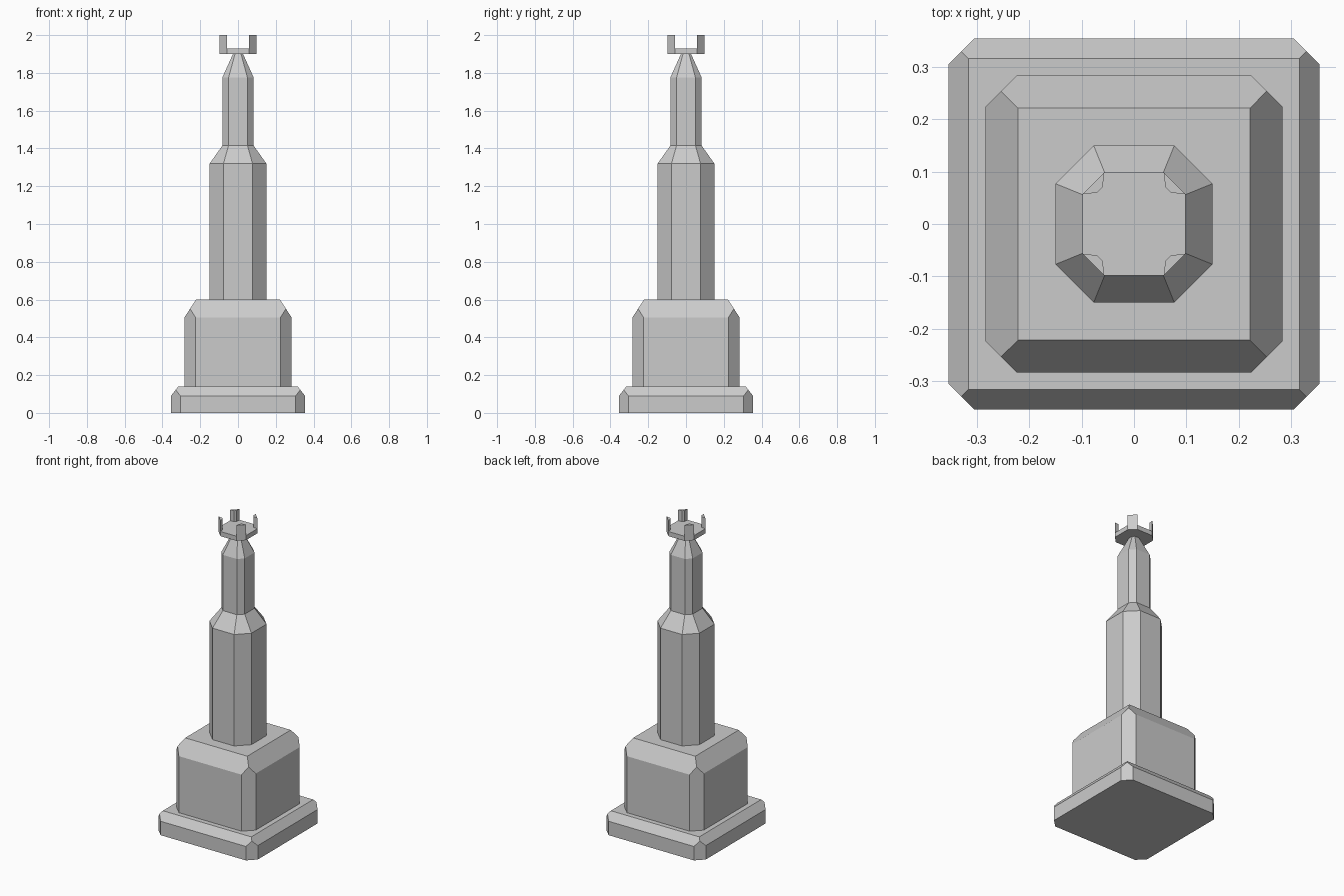
import bpy, bmesh

if "Cube" in bpy.data.objects:
    bpy.data.objects.remove(bpy.data.objects["Cube"])


def octagon(half, corner):
    """Counter-clockwise octagon: flat sides at +-half, corners cut at +-corner."""
    h, c = half, corner
    return [(h, -c), (h, c), (c, h), (-c, h), (-h, c), (-h, -c), (-c, -h), (c, -h)]


def finish(name, bm):
    bmesh.ops.recalc_face_normals(bm, faces=bm.faces)
    mesh = bpy.data.meshes.new(name)
    bm.to_mesh(mesh)
    bm.free()
    obj = bpy.data.objects.new(name, mesh)
    bpy.context.collection.objects.link(obj)
    return obj


def loft(name, sections):
    """Capped skin through (outline, z) sections."""
    bm = bmesh.new()
    rings = [[bm.verts.new((x, y, z)) for x, y in pts] for pts, z in sections]
    n = len(rings[0])
    for a, b in zip(rings, rings[1:]):
        for i in range(n):
            j = (i + 1) % n
            bm.faces.new((a[i], a[j], b[j], b[i]))
    bm.faces.new(rings[0][::-1])
    bm.faces.new(rings[-1])
    return finish(name, bm)


def bevelled_block(name, half, corner, top_half, z0, z1, z2):
    """Square block with cut corners and four sloped top edges meeting in a mitre."""
    bm = bmesh.new()
    low, high = ([bm.verts.new((x, y, z)) for x, y in octagon(half, corner)]
                 for z in (z0, z1))
    mid = (half + corner) / 2
    mid_z = z1 + (z2 - z1) * (half - mid) / (half - top_half)
    signs = [(1, 1), (-1, 1), (-1, -1), (1, -1)]
    peak = [bm.verts.new((sx * mid, sy * mid, mid_z)) for sx, sy in signs]
    top = [bm.verts.new((sx * top_half, sy * top_half, z2)) for sx, sy in signs]
    for k in range(4):
        a, b, c = 2 * k, 2 * k + 1, (2 * k + 2) % 8
        p = (k - 1) % 4
        bm.faces.new((low[a], low[b], high[b], high[a]))
        bm.faces.new((low[b], low[c], high[c], peak[k], high[b]))
        bm.faces.new((high[a], high[b], peak[k], top[k], top[p], peak[p]))
    bm.faces.new(low[::-1])
    bm.faces.new(top)
    return finish(name, bm)


# Stepped base
bevelled_block("base_plinth", 0.355, 0.305, 0.316, 0.0, 0.09, 0.14)
bevelled_block("pedestal_block", 0.284, 0.224, 0.222, 0.14, 0.505, 0.60)

# Octagonal column with two tapers
loft("column", [(octagon(h, c), z) for h, c, z in (
    (0.150, 0.077, 0.60), (0.150, 0.077, 1.32),
    (0.083, 0.050, 1.415), (0.083, 0.050, 1.775),
    (0.027, 0.016, 1.90))])

# Crown plate
loft("crown_plate", [(octagon(0.098, 0.057), z) for z in (1.90, 1.93)])

# Four corner prongs standing on the plate
prong = [(0.098, 0.057), (0.057, 0.098), (0.060, 0.070), (0.070, 0.060)]
for sx in (1, -1):
    for sy in (1, -1):
        outline = [(sx * x, sy * y) for x, y in prong]
        side = ("right" if sx > 0 else "left") + ("_back" if sy > 0 else "_front")
        loft("crown_prong_" + side, [(outline, 1.93), (outline, 2.0)])
